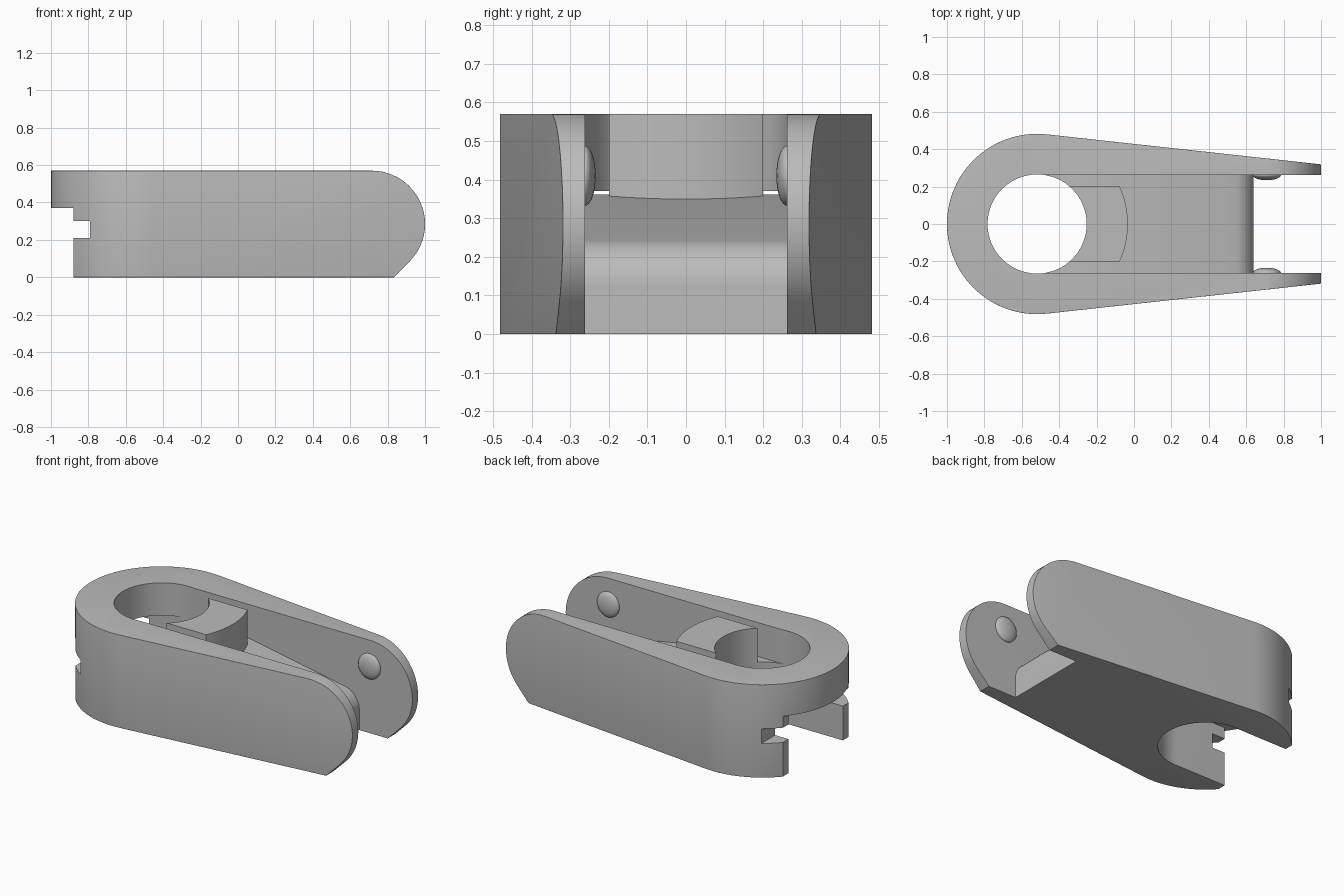
import bpy, bmesh
from math import sin, cos, radians, degrees, acos, sqrt

cube = bpy.data.objects.get("Cube")
if cube:
    bpy.data.objects.remove(cube, do_unlink=True)

H = 0.57                    # overall height
CX, R = -0.518, 0.482       # rounded end: centre and radius
HOLE, INNER = 0.265, 0.262  # hole radius, half width of the channel

grey = bpy.data.materials.new("plain grey")
grey.use_nodes = True
grey.diffuse_color = (0.5, 0.5, 0.5, 1)
grey.node_tree.nodes["Principled BSDF"].inputs["Base Color"].default_value = (0.5, 0.5, 0.5, 1)


def arc(cx, cy, r, a, b, n):
    angles = [radians(a + (b - a) * i / n) for i in range(n + 1)]
    return [(cx + r * cos(t), cy + r * sin(t)) for t in angles]


def prism(name, points, lo, hi, axis="z"):
    """Extrude a plan outline along z, or a side outline along y."""
    bm = bmesh.new()
    place = (lambda p, t: (p[0], p[1], t)) if axis == "z" else (lambda p, t: (p[0], t, p[1]))
    rings = [[bm.verts.new(place(p, t)) for p in points] for t in (lo, hi)]
    bm.faces.new(rings[0])
    bm.faces.new(rings[1])
    n = len(points)
    for i in range(n):
        j = (i + 1) % n
        bm.faces.new((rings[0][i], rings[0][j], rings[1][j], rings[1][i]))
    bmesh.ops.recalc_face_normals(bm, faces=bm.faces)
    mesh = bpy.data.meshes.new(name)
    bm.to_mesh(mesh)
    bm.free()
    obj = bpy.data.objects.new(name, mesh)
    bpy.context.collection.objects.link(obj)
    mesh.materials.append(grey)
    return obj


def activate(obj):
    bpy.ops.object.select_all(action="DESELECT")
    obj.select_set(True)
    bpy.context.view_layer.objects.active = obj


def combine(obj, tool, operation):
    tool.hide_render = True
    mod = obj.modifiers.new("cut", "BOOLEAN")
    mod.operation, mod.object, mod.solver = operation, tool, "EXACT"
    activate(obj)
    bpy.ops.object.modifier_apply(modifier=mod.name)
    bpy.data.objects.remove(tool, do_unlink=True)


def smooth(obj):
    activate(obj)
    bpy.ops.object.shade_smooth_by_angle(angle=radians(30))


# Body: teardrop plan crossed with the side outline
taper = acos((R - 0.317) / (1 - CX))
a = degrees(taper)
plan = arc(CX, 0, R, a, 360 - a, 56)
tx, ty = plan[0]
far = 1.3
fy = ty - (far - tx) * cos(taper) / sin(taper)
plan += [(far, -fy), (far, fy)]
body = prism("body", plan, 0, H)

side = [(-0.88, 0), (0.833, 0)] + arc(0.715, 0.285, 0.285, -45, 90, 24)
side += [(-1.2, H), (-1.2, 0.37), (-0.88, 0.37)]
combine(body, prism("side_outline", side, -1, 1, "y"), "INTERSECT")

# Round the outer rims
bm = bmesh.new()
bm.from_mesh(body.data)
bmesh.ops.remove_doubles(bm, verts=bm.verts, dist=0.0005)
rims = []
for e in bm.edges:
    mid = (e.verts[0].co + e.verts[1].co) / 2
    upright = abs(e.verts[0].co.z - e.verts[1].co.z) > 0.1
    step = mid.x < -0.8 and (upright or 0.35 < mid.z < 0.39)
    if len(e.link_faces) == 2 and e.calc_face_angle() > radians(55) and not step:
        rims.append(e)
bmesh.ops.bevel(bm, geom=rims, offset=0.036, offset_type="OFFSET", segments=5,
                profile=0.5, affect="EDGES", clamp_overlap=True)
bm.to_mesh(body.data)
bm.free()

# Channel with a sloping floor and a rounded front lip
channel = [(CX, 1), (CX, 0.362), (-0.1, 0.362)] + arc(0.52, 0.125, 0.12, 79, 0, 10)
channel += [(0.64, -0.2), (1.5, -0.2), (1.5, 1)]
combine(body, prism("channel_cutter", channel, -INNER, INNER, "y"), "DIFFERENCE")

# Round hole, open slot under the ring, and side notches
combine(body, prism("hole_cutter", arc(CX, 0, HOLE, 0, 354.375, 63), -1, 1), "DIFFERENCE")
slot = [(-2, -0.2), (CX, -0.2), (CX, 0.37), (-2, 0.37)]
combine(body, prism("slot_cutter", slot, -HOLE + 0.001, HOLE - 0.001, "y"), "DIFFERENCE")
notch = [(-2, 0.21), (-0.79, 0.21), (-0.79, 0.3), (-2, 0.3)]
combine(body, prism("notch_cutter", notch, -1, 1, "y"), "DIFFERENCE")
smooth(body)


# Curved block between the hole and the channel
def half_angle(r):
    return degrees(acos(sqrt(r * r - 0.04) / r))


outer, inner = half_angle(0.485), half_angle(HOLE)
block = arc(CX, 0, 0.485, -outer, outer, 16) + arc(CX, 0, HOLE, inner, -inner, 18)
smooth(prism("hole_block", block, 0.2, H))

# Snap domes on the inside of both walls
for name, s in (("left_dome", 1), ("right_dome", -1)):
    bpy.ops.mesh.primitive_uv_sphere_add(segments=32, ring_count=16, radius=1,
                                         location=(0.71, s * INNER, 0.41))
    dome = bpy.context.object
    dome.name = name
    dome.scale = (0.075, 0.028, 0.078)
    dome.data.materials.append(grey)
    smooth(dome)
